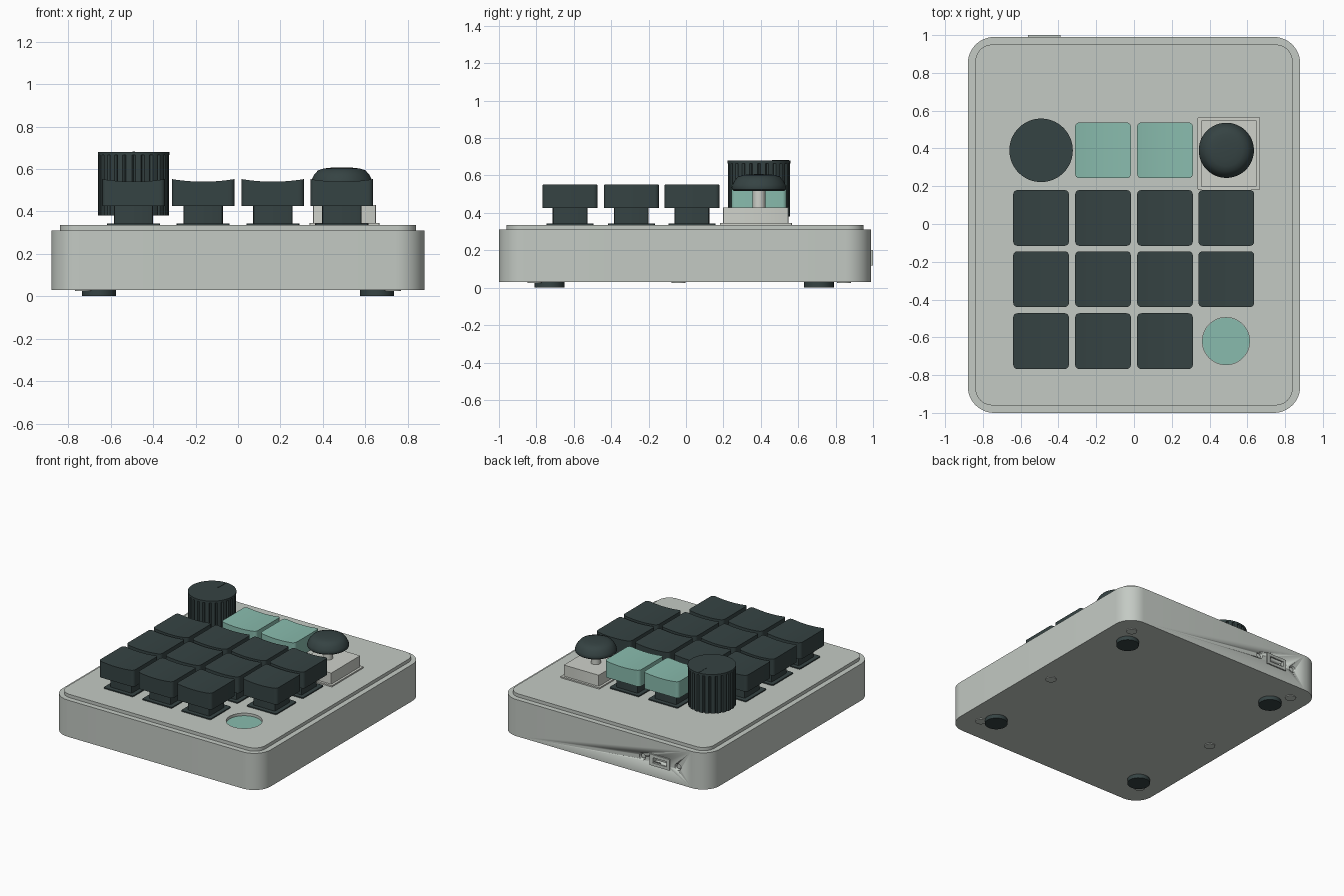
import bpy, bmesh, math
from mathutils import Matrix

if "Cube" in bpy.data.objects:
    bpy.data.objects.remove(bpy.data.objects["Cube"], do_unlink=True)


def material(name, rgb):
    m = bpy.data.materials.new(name)
    m.use_nodes = True
    m.diffuse_color = (*rgb, 1)
    m.node_tree.nodes["Principled BSDF"].inputs["Base Color"].default_value = (*rgb, 1)
    return m


GREY = material("case grey", (0.55, 0.59, 0.55))
PALE = material("pale grey", (0.62, 0.64, 0.59))
DARK = material("dark slate", (0.036, 0.056, 0.056))
MINT = material("mint green", (0.25, 0.50, 0.42))


def finish(bm, name, mat):
    bmesh.ops.recalc_face_normals(bm, faces=bm.faces)
    mesh = bpy.data.meshes.new(name)
    bm.to_mesh(mesh)
    bm.free()
    mesh.materials.append(mat)
    ob = bpy.data.objects.new(name, mesh)
    bpy.context.collection.objects.link(ob)
    bpy.ops.object.select_all(action='DESELECT')
    ob.select_set(True)
    bpy.context.view_layer.objects.active = ob
    bpy.ops.object.shade_smooth_by_angle(angle=math.radians(35))
    return ob


def prism(name, outline, z0, z1, mat):
    """Extrude a flat outline from z0 to z1."""
    bm = bmesh.new()
    face = bm.faces.new([bm.verts.new((x, y, z0)) for x, y in outline])
    top = bmesh.ops.extrude_face_region(bm, geom=[face])["geom"]
    for v in top:
        if isinstance(v, bmesh.types.BMVert):
            v.co.z = z1
    return finish(bm, name, mat)


def rounded(cx, cy, w, d, r, steps=8):
    pts = []
    for q, (sx, sy) in enumerate(((1, 1), (-1, 1), (-1, -1), (1, -1))):
        for i in range(steps + 1):
            a = math.pi / 2 * (q + i / steps)
            pts.append((cx + sx * (w / 2 - r) + r * math.cos(a),
                        cy + sy * (d / 2 - r) + r * math.sin(a)))
    return pts


def circle(cx, cy, r, n=48):
    return [(cx + r * math.cos(math.tau * i / n), cy + r * math.sin(math.tau * i / n))
            for i in range(n)]


def box(name, centre, size, mat):
    bm = bmesh.new()
    bmesh.ops.create_cube(bm, size=1, matrix=Matrix.Translation(centre) @ Matrix.Diagonal((*size, 1)))
    return finish(bm, name, mat)


def rod_y(name, x, y, z, r, depth, mat):
    bm = bmesh.new()
    bmesh.ops.create_cone(bm, cap_ends=True, segments=24, radius1=r, radius2=r, depth=depth,
                          matrix=Matrix.Translation((x, y, z)) @ Matrix.Rotation(math.pi / 2, 4, 'X'))
    return finish(bm, name, mat)


def lathe(name, profile, cx, cy, mat, n=48):
    bm = bmesh.new()
    vs = [bm.verts.new((cx + r, cy, z)) for r, z in profile]
    edges = [bm.edges.new(p) for p in zip(vs, vs[1:])]
    bmesh.ops.spin(bm, geom=vs + edges, cent=(cx, cy, 0), axis=(0, 0, 1),
                   angle=math.tau, steps=n, use_duplicate=False)
    bmesh.ops.remove_doubles(bm, verts=bm.verts, dist=1e-5)
    return finish(bm, name, mat)


def cut(ob, cutter):
    cutter.hide_render = True
    mod = ob.modifiers.new("cut", 'BOOLEAN')
    mod.operation, mod.solver, mod.object = 'DIFFERENCE', 'EXACT', cutter
    bpy.context.view_layer.objects.active = ob
    bpy.ops.object.modifier_apply(modifier=mod.name)
    bpy.data.objects.remove(cutter, do_unlink=True)


# Case and raised top plate
case = prism("case", rounded(0, -0.005, 1.76, 1.99, 0.14, 12), 0.03, 0.31, GREY)
plate = prism("top_plate", rounded(0, -0.005, 1.68, 1.91, 0.09, 12), 0.305, 0.335, GREY)

# Round window sunk into the plate
WIN = (0.487, -0.62)
cut(plate, prism("window_cutter", circle(*WIN, 0.125), 0.28, 0.36, GREY))
prism("round_window", circle(*WIN, 0.124), 0.306, 0.316, MINT)

# Rear port with a screw hole on either side
PX, PZ = -0.475, 0.16
port = box("port_frame", (PX, 0.985, PZ), (0.17, 0.03, 0.085), GREY)
for ob in (case, port):
    cut(ob, box("slot_cutter", (PX, 0.985, PZ), (0.12, 0.08, 0.04), GREY))
for side in (-1, 1):
    cut(case, rod_y("hole_cutter", PX + side * 0.15, 0.985, PZ, 0.026, 0.06, GREY))
    rod_y("port_screw", PX + side * 0.15, 0.962, PZ, 0.018, 0.03, GREY)

# Feet and bottom screws
for sx in (-1, 1):
    for y in (-0.73, 0.71):
        prism("foot", circle(sx * 0.655, y, 0.08, 32), 0, 0.032, DARK)
    for y in (-0.81, -0.04, 0.845):
        prism("bottom_screw", circle(sx * 0.73, y, 0.038, 24), 0.024, 0.032, GREY)

COLS = (-0.492, -0.164, 0.164, 0.489)
ROWS = (0.39, 0.032, -0.292, -0.62)


def keycap(cx, cy, mat):
    """Rounded cap whose top is hollowed across its width."""
    w, z0, z1, dip, n = 0.295, 0.425, 0.552, 0.012, 10
    bm = bmesh.new()
    bmesh.ops.create_grid(bm, x_segments=n, y_segments=1, size=w / 2)
    for v in bm.verts:
        v.co.z = z1 - dip * (1 - (2 * v.co.x / w) ** 2)
    low = bmesh.ops.extrude_face_region(bm, geom=bm.faces[:])["geom"]
    for v in low:
        if isinstance(v, bmesh.types.BMVert):
            v.co.z = z0
    upright = [e for e in bm.edges if abs(e.verts[0].co.z - e.verts[1].co.z) > 0.1
               and abs(abs(e.verts[0].co.x) - w / 2) < 1e-4]
    bmesh.ops.bevel(bm, geom=upright, offset=0.022, segments=4, profile=0.5, affect='EDGES')
    bmesh.ops.translate(bm, verts=bm.verts, vec=(cx, cy, 0))
    return finish(bm, "keycap", mat)


# Keys with their switches
for r, y in enumerate(ROWS):
    for c, x in enumerate(COLS):
        if (r, c) in ((0, 0), (0, 3), (3, 3)):
            continue
        keycap(x, y, MINT if r == 0 else DARK)
        prism("switch_flange", rounded(x, y, 0.25, 0.25, 0.01, 2), 0.33, 0.343, DARK)
        prism("switch_body", rounded(x, y, 0.185, 0.185, 0.01, 2), 0.34, 0.43, DARK)

# Fluted knob on a shaft
KX, KY = COLS[0], ROWS[0]
flutes = []
for i in range(120):
    a = math.tau * i / 120
    rad = 0.156 if i % 5 == 0 else 0.167
    flutes.append((KX + rad * math.cos(a), KY + rad * math.sin(a)))
prism("knob_body", flutes, 0.38, 0.668, DARK)
prism("knob_top", circle(KX, KY, 0.168, 64), 0.665, 0.68, DARK)
box("knob_marker", (KX, KY + 0.115, 0.680), (0.012, 0.09, 0.004), DARK)
prism("knob_shaft", circle(KX, KY, 0.05, 24), 0.33, 0.4, GREY)

# Thumbstick: flange, housing, stem and cap
JX, JY = 0.502, 0.373
prism("stick_flange", rounded(JX, JY, 0.33, 0.385, 0.005, 2), 0.33, 0.345, PALE)
prism("stick_housing", rounded(JX, JY, 0.295, 0.35, 0.005, 2), 0.34, 0.43, PALE)
prism("stick_stem", circle(COLS[3], 0.39, 0.034, 24), 0.42, 0.54, PALE)
lathe("stick_cap", [(0, 0.607), (0.05, 0.606), (0.085, 0.602), (0.112, 0.593), (0.13, 0.573),
                    (0.142, 0.55), (0.146, 0.535), (0.144, 0.525), (0.136, 0.518), (0, 0.518)],
      COLS[3], 0.39, DARK)
